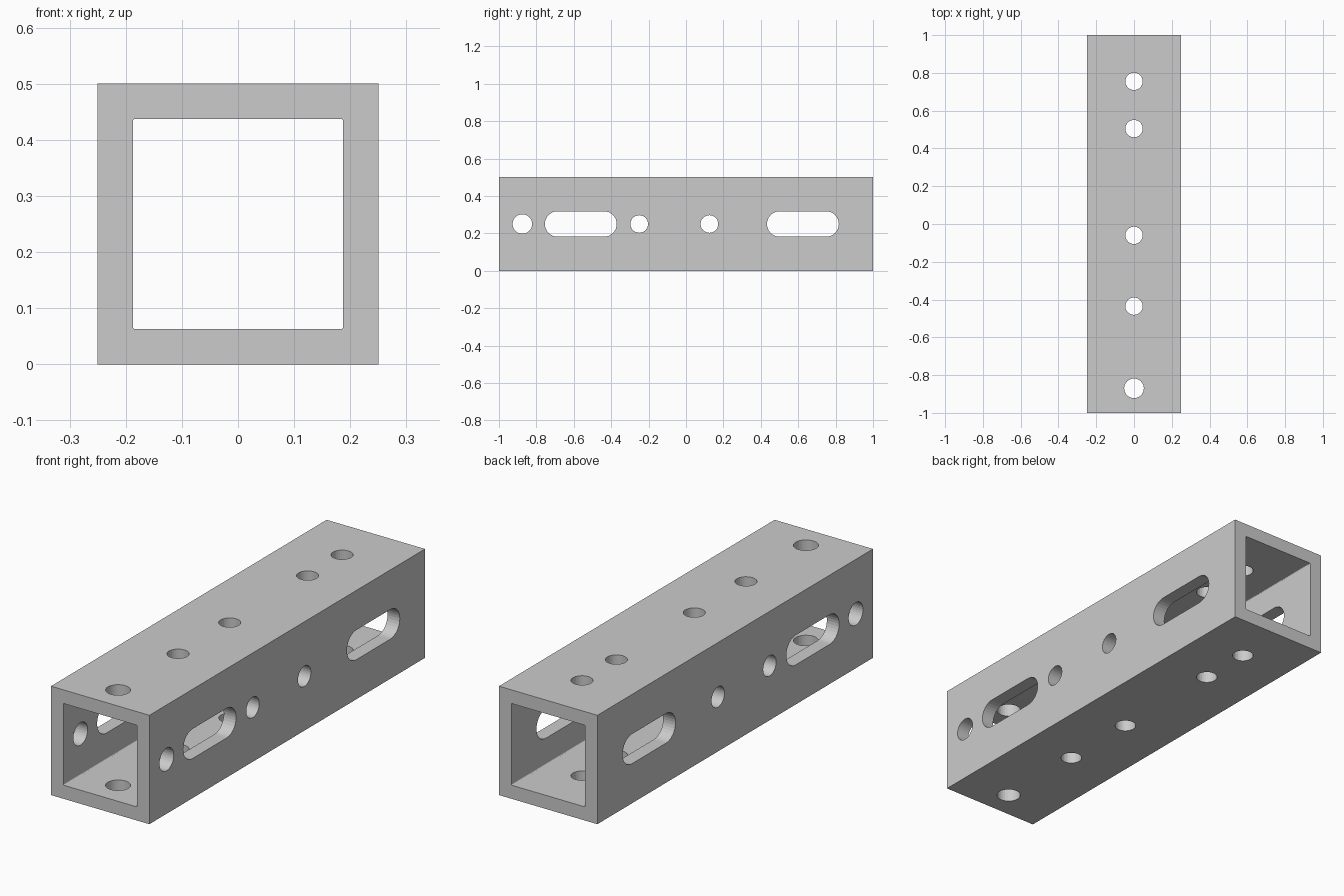
import bpy, bmesh, math
from mathutils import Vector

if "Cube" in bpy.data.objects:
    bpy.data.objects.remove(bpy.data.objects["Cube"])

W, WALL, LENGTH = 0.5, 0.0625, 2.0
MID = Vector((0, 0, W / 2))
SIDES = 32


def make_object(name, bm):
    bmesh.ops.recalc_face_normals(bm, faces=bm.faces)
    mesh = bpy.data.meshes.new(name)
    bm.to_mesh(mesh)
    bm.free()
    obj = bpy.data.objects.new(name, mesh)
    bpy.context.collection.objects.link(obj)
    return obj


def rounded(half_u, half_v, r, steps):
    """Outline of a rounded rectangle (a slot or circle when r is large)."""
    pts = []
    for k, (su, sv) in enumerate(((1, 1), (-1, 1), (-1, -1), (1, -1))):
        for i in range(steps + 1):
            a = math.pi / 2 * (k + i / steps)
            p = (su * (half_u - r) + r * math.cos(a), sv * (half_v - r) + r * math.sin(a))
            if not pts or math.dist(p, pts[-1]) > 1e-6:
                pts.append(p)
    if math.dist(pts[0], pts[-1]) < 1e-6:
        pts.pop()
    return pts


def prism(bm, outline, place, direction):
    """Extrude an outline, mapped into 3D by place(), along direction."""
    face = bm.faces.new([bm.verts.new(place(u, v)) for u, v in outline])
    new = bmesh.ops.extrude_face_region(bm, geom=[face])["geom"]
    bmesh.ops.translate(bm, vec=direction,
                        verts=[g for g in new if isinstance(g, bmesh.types.BMVert)])


def cut(target, name, shapes):
    """Subtract prisms, each given as (outline, place, direction)."""
    bm = bmesh.new()
    for shape in shapes:
        prism(bm, *shape)
    cutter = make_object(name, bm)
    cutter.hide_render = True
    mod = target.modifiers.new(name, 'BOOLEAN')
    mod.operation, mod.solver, mod.object = 'DIFFERENCE', 'EXACT', cutter
    bpy.context.view_layer.objects.active = target
    bpy.ops.object.modifier_apply(modifier=name)
    bpy.data.objects.remove(cutter)


# Square bar
bm = bmesh.new()
h = W / 2
prism(bm, [(-h, 0), (h, 0), (h, W), (-h, W)],
      lambda u, v: Vector((u, -LENGTH / 2, v)), Vector((0, LENGTH, 0)))
tube = make_object("square_tube", bm)

# Hollow bore with tiny corner radii
inner = h - WALL
cut(tube, "bore", [(rounded(inner, inner, 0.004, 3),
                    lambda u, v: MID + Vector((u, -1.2, v)), Vector((0, 2.4, 0)))])

# Round holes through top and bottom: (y, radius)
top_holes = [(0.755, 0.046), (0.505, 0.046), (-0.06, 0.046), (-0.435, 0.046), (-0.87, 0.052)]
cut(tube, "vertical_holes", [
    (rounded(r, r, r, SIDES // 4),
     lambda u, v, y=y: Vector((u, y + v, -0.2)), Vector((0, 0, 0.9)))
    for y, r in top_holes])

# Holes and slots through both side walls: (y, half length, radius)
side_holes = [(-0.875, 0.052, 0.052), (-0.25, 0.047, 0.047), (0.125, 0.047, 0.047),
              (-0.5625, 0.192, 0.068), (0.625, 0.192, 0.068)]
cut(tube, "side_holes", [
    (rounded(half, r, r, SIDES // 4),
     lambda u, v, y=y: MID + Vector((-0.5, y + u, v)), Vector((1, 0, 0)))
    for y, half, r in side_holes])
